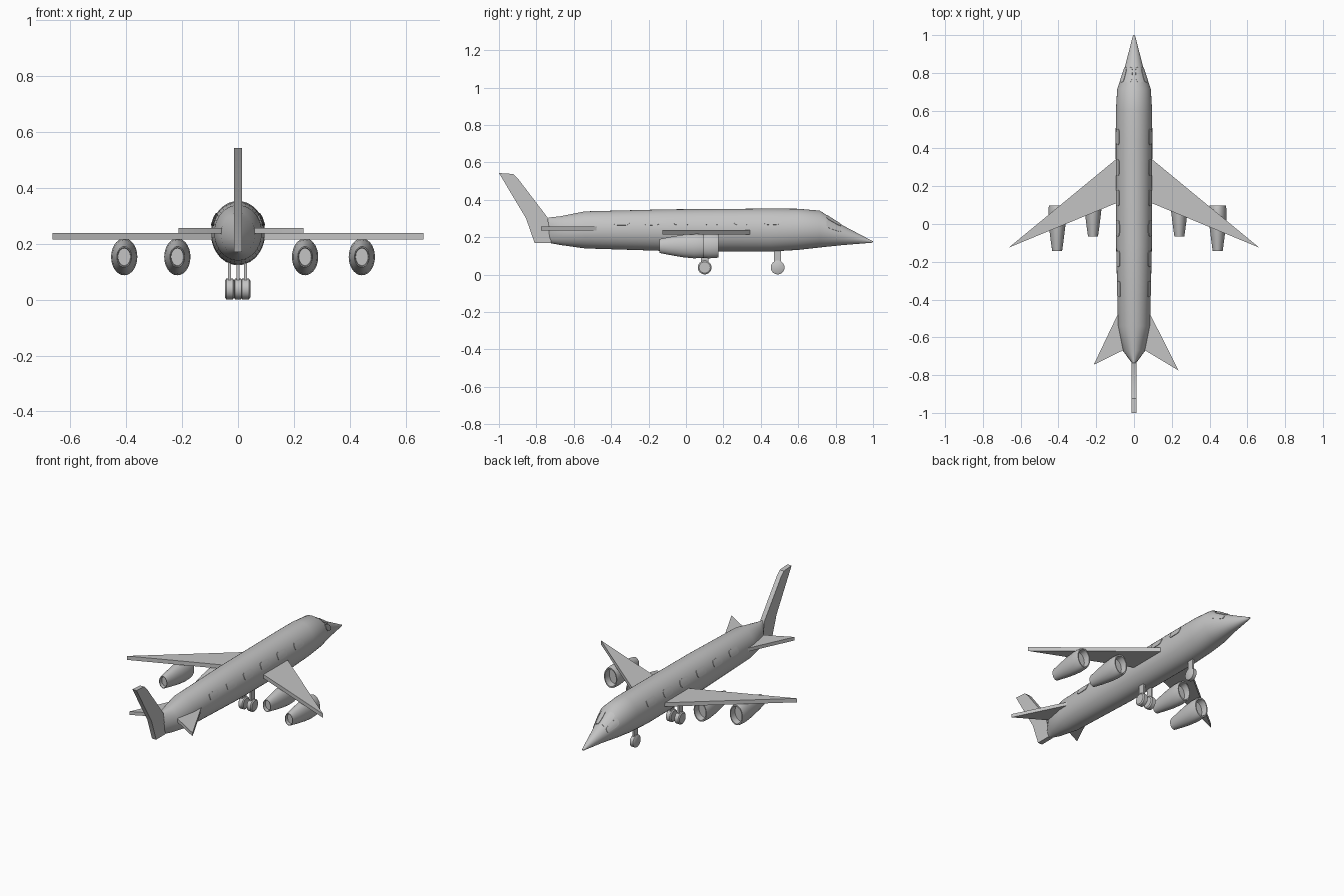
import bpy, bmesh, math

cube = bpy.data.objects.get("Cube")
if cube:
    bpy.data.objects.remove(cube, do_unlink=True)

grey = bpy.data.materials.new("light grey")
grey.use_nodes = True
grey.diffuse_color = (0.55, 0.55, 0.55, 1)
grey.node_tree.nodes["Principled BSDF"].inputs["Base Color"].default_value = grey.diffuse_color


def make(name, verts, faces, angle=35):
    mesh = bpy.data.meshes.new(name)
    mesh.from_pydata(verts, [], faces)
    bm = bmesh.new()
    bm.from_mesh(mesh)
    bmesh.ops.recalc_face_normals(bm, faces=bm.faces)
    bm.to_mesh(mesh)
    bm.free()
    mesh.materials.append(grey)
    obj = bpy.data.objects.new(name, mesh)
    bpy.context.collection.objects.link(obj)
    bpy.ops.object.select_all(action='DESELECT')
    obj.select_set(True)
    bpy.context.view_layer.objects.active = obj
    bpy.ops.object.shade_smooth_by_angle(angle=math.radians(angle))
    return obj


def loft(name, rings, angle=35):
    """Skin equal-sized rings of points and cap both ends."""
    n = len(rings[0])
    verts = [p for ring in rings for p in ring]
    faces = [(k * n + i, k * n + (i + 1) % n, (k + 1) * n + (i + 1) % n, (k + 1) * n + i)
             for k in range(len(rings) - 1) for i in range(n)]
    faces += [tuple(range(n)), tuple(range(len(verts) - n, len(verts)))]
    return make(name, verts, faces, angle)


def ellipse(x, y, z, rx, rz, n=32):
    return [(x + rx * math.cos(2 * math.pi * i / n), y, z + rz * math.sin(2 * math.pi * i / n))
            for i in range(n)]


def slab(name, outline, low, high):
    """Flat horizontal plate from an (x, y) outline."""
    return loft(name, [[(x, y, z) for x, y in outline] for z in (low, high)])


# Fuselage stations: y, half width, bottom, top
STATIONS = [(-0.735, 0.012, 0.17, 0.305), (-0.67, 0.06, 0.158, 0.312),
            (-0.54, 0.085, 0.14, 0.338), (-0.1, 0.095, 0.126, 0.349),
            (0.45, 0.097, 0.123, 0.353), (0.6, 0.096, 0.132, 0.352),
            (0.715, 0.089, 0.145, 0.342), (0.84, 0.046, 0.158, 0.262),
            (0.99, 0.008, 0.17, 0.183), (1.0, 0.003, 0.174, 0.179)]
loft("fuselage", [ellipse(0, y, (a + b) / 2, w, (b - a) / 2, 40) for y, w, a, b in STATIONS])


def skin_point(y, angle, lift):
    """Point just above the fuselage skin."""
    for s, e in zip(STATIONS, STATIONS[1:]):
        if y <= e[0]:
            break
    t = (y - s[0]) / (e[0] - s[0])
    w, a, b = (s[i] + t * (e[i] - s[i]) for i in (1, 2, 3))
    return ((w + lift) * math.cos(angle), y,
            (a + b) / 2 + ((b - a) / 2 + lift) * math.sin(angle))


def pane(name, y, length, angle, spread):
    """Thin rounded plate that follows the fuselage skin."""
    n, rings = 20, []
    for size, lift in ((1, -0.004), (1, 0.003), (0.6, 0.003), (0.2, 0.003)):
        ring = []
        for i in range(n):
            c, s = math.cos(2 * math.pi * i / n), math.sin(2 * math.pi * i / n)
            u = math.copysign(abs(c) ** 0.5, c) * size
            v = math.copysign(abs(s) ** 0.5, s) * size
            ring.append(skin_point(y + u * length / 2, angle + v * spread / 2, lift))
        rings.append(ring)
    loft(name, rings)


# Cabin windows on both sides
for k in range(6):
    y = -0.345 + 0.161 * k
    pane(f"right_window_{k + 1}", y, 0.085, math.pi - 0.45, 0.42)
    pane(f"left_window_{k + 1}", y, 0.085, 0.45, 0.42)

# Cockpit windscreen
for k, angle in enumerate((0.5, 1.15, math.pi - 1.15, math.pi - 0.5)):
    pane(f"windscreen_{k + 1}", 0.79, 0.08, angle, 0.55)

# Tail fin
fin = [(-1, 0.543), (-0.925, 0.538), (-0.9, 0.515), (-0.74, 0.305),
       (-0.72, 0.17), (-0.81, 0.17), (-0.855, 0.3)]
loft("tail_fin", [[(x, y, z) for y, z in fin] for x in (-0.014, 0.014)])

# Wings and tailplanes
for side, label, tip in ((1, "left", (0.235, -0.775)), (-1, "right", (0.213, -0.745))):
    wing = [(0.05, 0.38), (0.663, -0.125), (0.095, 0.11), (0.05, 0.13)]
    slab(label + "_wing", [(side * x, y) for x, y in wing], 0.215, 0.239)
    tail = [(0.04, -0.39), (0.085, -0.476), tip, (0.06, -0.67), (0.02, -0.64)]
    slab(label + "_tailplane", [(side * x, y) for x, y in tail], 0.236, 0.257)

# Engines: distance along the body and radius, from rear recess to front recess
NACELLE = [(0.02, 0.47), (0, 0.5), (0, 0.56), (0.06, 0.74), (0.13, 0.92), (0.185, 1),
           (0.225, 0.98), (0.24, 0.92), (0.24, 0.8), (0.2, 0.76)]
for label, x, rear in (("left_inner", 0.24, -0.066), ("left_outer", 0.443, -0.143),
                       ("right_inner", -0.217, -0.066), ("right_outer", -0.407, -0.143)):
    loft(label + "_engine",
         [ellipse(x, rear + d, 0.153, 0.047 * r, 0.066 * r, 28) for d, r in NACELLE])

# Landing gear: a wheel and a flat strut each
for label, x, y, half in (("nose", 0, 0.49, 0.015), ("left_main", 0.027, 0.1, 0.017),
                          ("right_main", -0.03, 0.1, 0.017)):
    wheel = []
    for offset, radius in ((-half, 0.03), (-half * 0.7, 0.037), (half * 0.7, 0.037), (half, 0.03)):
        wheel.append([(x + offset, b, c) for b, _, c in ellipse(y, 0, 0.038, radius, radius, 24)])
    loft(label + "_wheel", wheel)
    strut = [(x - 0.005, y - 0.019), (x + 0.005, y - 0.019),
             (x + 0.005, y + 0.019), (x - 0.005, y + 0.019)]
    slab(label + "_strut", strut, 0.05, 0.16)
